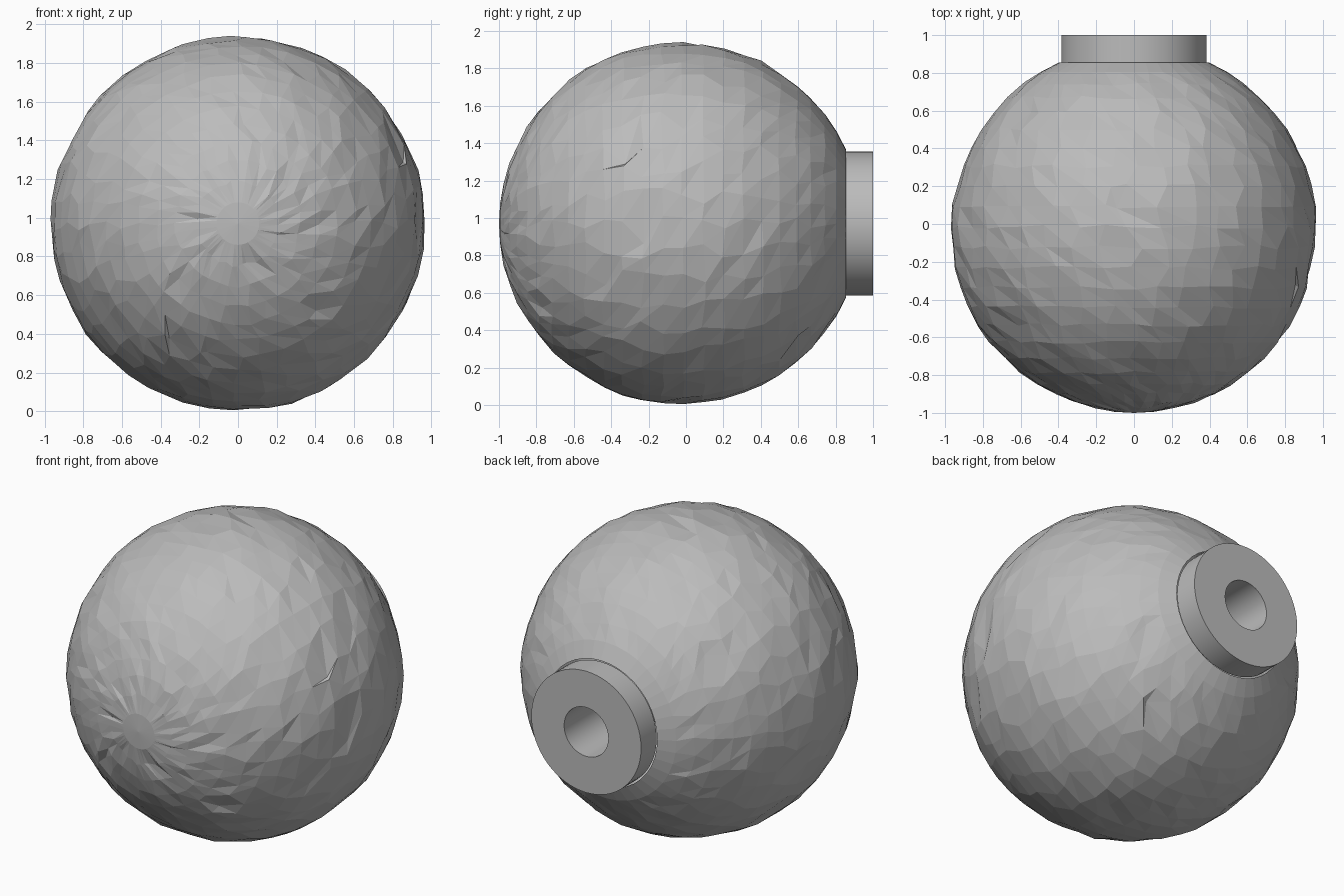
import bpy, bmesh, math, random
from mathutils import Vector

if "Cube" in bpy.data.objects:
    bpy.data.objects.remove(bpy.data.objects["Cube"])

random.seed(7)
CENTRE = Vector((0, -0.03, 0.97))
R = 0.97

grey = bpy.data.materials.new("plain grey")
grey.diffuse_color = (0.5, 0.5, 0.5, 1)
grey.use_nodes = True
grey.node_tree.nodes["Principled BSDF"].inputs["Base Color"].default_value = grey.diffuse_color


def lathe(name, profile, segs, tweak=None):
    """Revolve (radius, y) points around the y axis; radius 0 makes a pole."""
    bm = bmesh.new()
    rows = []
    for i, (r, y) in enumerate(profile):
        row = []
        for k in range(1 if r == 0 else segs):
            a = 2 * math.pi * k / segs
            if tweak and r:
                rr, yy, a = tweak(i, r, y, a)
            else:
                rr, yy = r, y
            row.append(bm.verts.new((rr * math.cos(a), yy, CENTRE.z + rr * math.sin(a))))
        rows.append(row)
    for a, b in zip(rows, rows[1:]):
        for k in range(segs):
            n = (k + 1) % segs
            quad = [a[k % len(a)], a[n % len(a)], b[n % len(b)], b[k % len(b)]]
            bm_face = list(dict.fromkeys(quad))
            if len(bm_face) == 4 and tweak:
                bm.faces.new((quad[0], quad[1], quad[2]))
                bm.faces.new((quad[0], quad[2], quad[3]))
            else:
                bm.faces.new(bm_face)
    bmesh.ops.recalc_face_normals(bm, faces=bm.faces)
    mesh = bpy.data.meshes.new(name)
    bm.to_mesh(mesh)
    bm.free()
    obj = bpy.data.objects.new(name, mesh)
    mesh.materials.append(grey)
    bpy.context.collection.objects.link(obj)
    return obj


# crumpled ball, from the front pole to the neck
SEGS, ROWS = 40, 24
end = math.acos(-(0.855 - CENTRE.y) / R)
ball_profile = [(R * math.sin(end * i / ROWS), CENTRE.y - R * math.cos(end * i / ROWS))
                for i in range(ROWS + 1)]
ball_profile[0] = (0, CENTRE.y - R)


def crumple(i, r, y, a):
    # keep the front cap and the collar under the neck regular
    if i < 2 or i > ROWS - 2:
        return r, y, a
    scale = 1 + random.uniform(-0.009, 0.004)
    shift = random.uniform(-0.3, 0.3) * 2 * math.pi / SEGS
    if random.random() < 0.03:      # occasional sharp crease
        scale -= 0.012
        shift *= 2.5
    slide = random.uniform(-0.012, 0.012)
    t = math.atan2(r, CENTRE.y - y) + slide
    return R * scale * math.sin(t), CENTRE.y - R * scale * math.cos(t), a + shift


lathe("crumpled_ball", ball_profile, SEGS, crumple)

# round neck with a blind bore
neck = lathe("neck", [(0.385, 0.845), (0.385, 1.0), (0.155, 1.0), (0.155, 0.45), (0, 0.45)], 64)
bpy.ops.object.select_all(action='DESELECT')
neck.select_set(True)
bpy.context.view_layer.objects.active = neck
bpy.ops.object.shade_smooth_by_angle(angle=math.radians(30))
